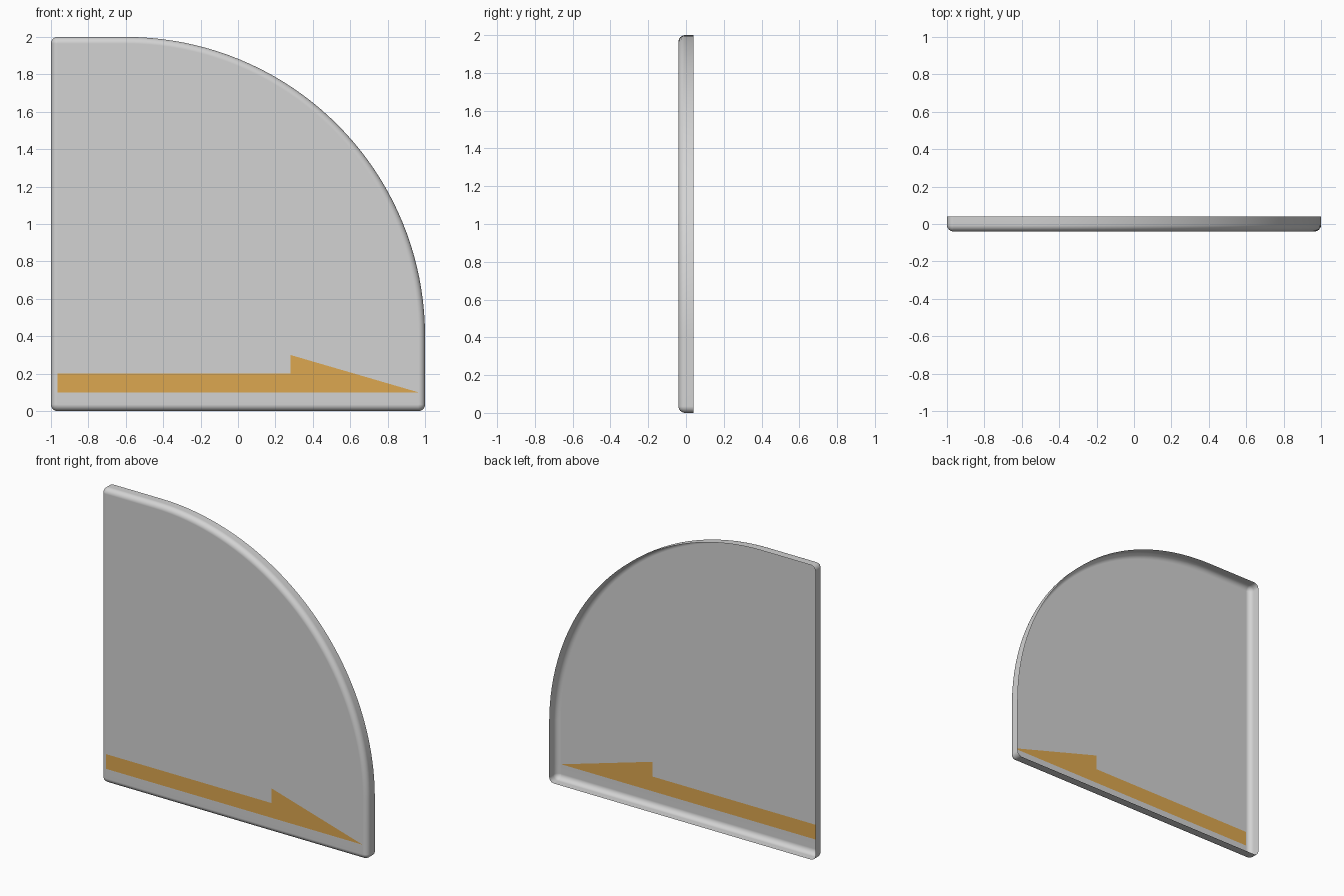
import bpy, bmesh
from math import sin, cos, pi, radians

cube = bpy.data.objects.get("Cube")
if cube:
    bpy.data.objects.remove(cube, do_unlink=True)


def material(name, rgb):
    m = bpy.data.materials.new(name)
    m.use_nodes = True
    m.diffuse_color = (*rgb, 1)
    m.node_tree.nodes["Principled BSDF"].inputs["Base Color"].default_value = (*rgb, 1)
    return m


R = 0.035              # edge rounding
T = 0.04               # half depth
IN = 1 - R             # half width of the flat front
LOW, HIGH = 0.1, 0.2   # arrow shaft height
BIG = 1.6              # radius of the large curve

# Outline, counter-clockwise from the front: centre x, z, radius, start, end, steps
arcs = [
    (IN, R, R, -90, 0, 6),
    (IN, LOW, R, 0, 0, 0),                 # arrow tip
    (1 - BIG, 2 - BIG, BIG, 0, 90, 40),
    (-IN, 2 - R, R, 90, 180, 6),
    (-IN, HIGH, R, 180, 180, 0),           # arrow tail, top
    (-IN, LOW, R, 180, 180, 0),            # arrow tail, bottom
    (-IN, R, R, 180, 270, 6),
]

bm = bmesh.new()
cache = {}


def vert(x, y, z):
    key = (round(x, 4), round(y, 4), round(z, 4))
    if key not in cache:
        cache[key] = bm.verts.new((x, y, z))
    return cache[key]


def ring(inset, y):
    pts = []
    for cx, cz, r, a0, a1, n in arcs:
        for i in range(n + 1):
            a = radians(a0 + (a1 - a0) * i / max(n, 1))
            pts.append(vert(cx + (r - inset) * cos(a), y, cz + (r - inset) * sin(a)))
    return pts


def face(verts, index=0):
    verts = list(dict.fromkeys(verts))     # drop collapsed corners
    if len(verts) > 2:
        bm.faces.new(verts).material_index = index


# Open-backed rim and rounded front edge
STEPS = 6
rings = [ring(0, T)]
for i in range(STEPS + 1):
    t = pi / 2 * i / STEPS
    rings.append(ring(R * (1 - cos(t)), -T + R - R * sin(t)))
for a, b in zip(rings, rings[1:]):
    for i in range(len(a)):
        j = (i + 1) % len(a)
        face([a[i], a[j], b[j], b[i]])

# Flat front with the arrow cut into it
front = list(dict.fromkeys(rings[-1]))
right_corner, tip = front[:2]
tail_top, tail_low, left_corner = front[-3:]
barb, notch = vert(0.28, -T, 0.3), vert(0.28, -T, HIGH)
face([left_corner, right_corner, tip, tail_low])
face([tail_low, tip, barb, notch, tail_top], 1)
face(front[1:-2] + [notch, barb])

mesh = bpy.data.meshes.new("panel")
bm.to_mesh(mesh)
bm.free()
panel = bpy.data.objects.new("panel", mesh)
bpy.context.collection.objects.link(panel)
mesh.materials.append(material("light grey", (0.65, 0.65, 0.65)))
mesh.materials.append(material("amber", (0.72, 0.39, 0.08)))

# Smooth rounding, flat front
bpy.context.view_layer.objects.active = panel
panel.select_set(True)
bpy.ops.object.shade_smooth_by_angle(angle=radians(40))
normals = panel.modifiers.new("flat_front", 'WEIGHTED_NORMAL')
normals.keep_sharp = True
